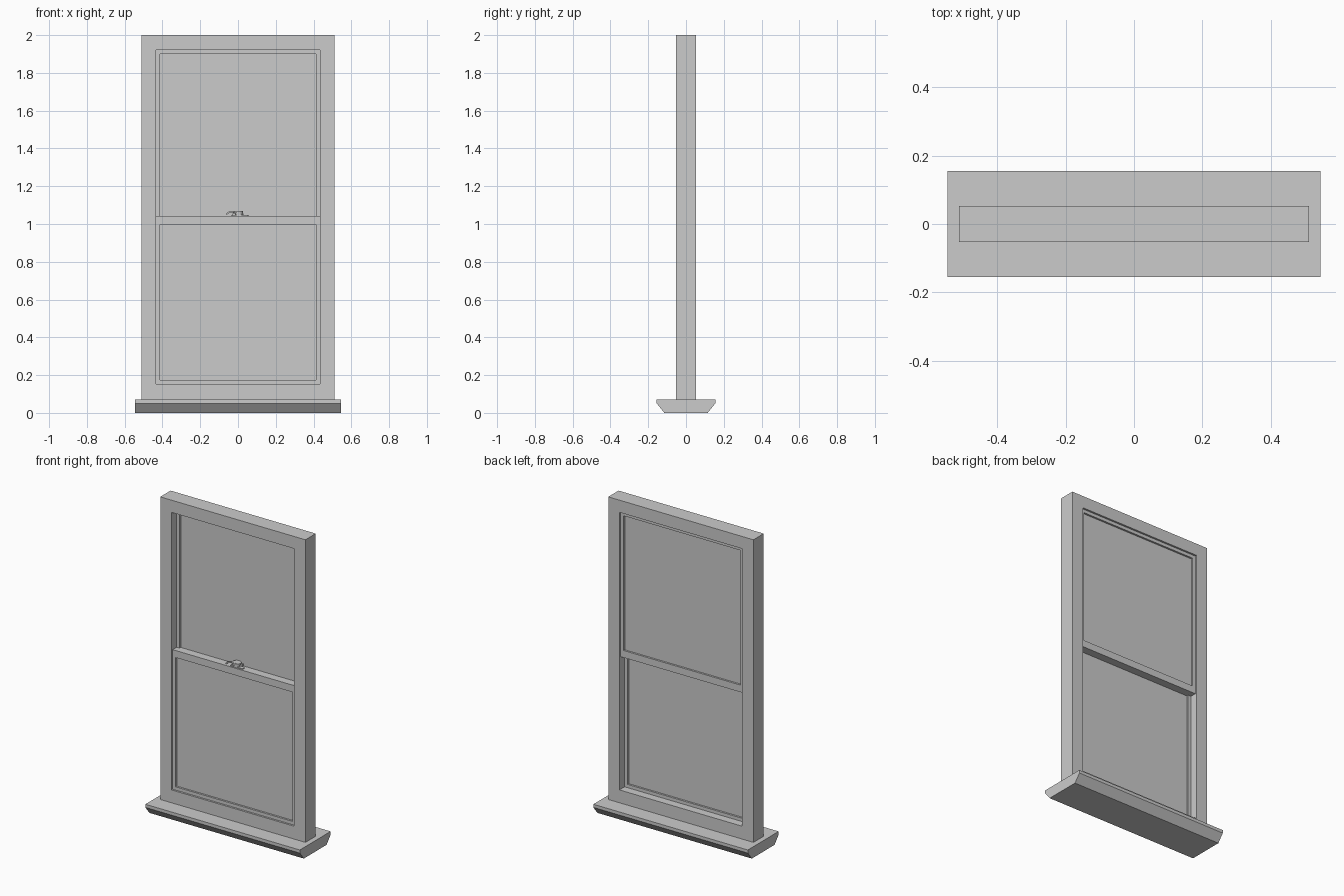
import bpy, bmesh, math
from mathutils import Vector

if "Cube" in bpy.data.objects:
    bpy.data.objects.remove(bpy.data.objects["Cube"])


def finish(name, bm, smooth=False):
    bmesh.ops.recalc_face_normals(bm, faces=bm.faces[:])
    me = bpy.data.meshes.new(name)
    bm.to_mesh(me)
    bm.free()
    ob = bpy.data.objects.new(name, me)
    bpy.context.collection.objects.link(ob)
    if smooth:
        bpy.context.view_layer.objects.active = ob
        ob.select_set(True)
        bpy.ops.object.shade_smooth_by_angle(angle=math.radians(35))
        ob.select_set(False)
    return ob


def prism(name, pts, direction, smooth=False):
    """Extrude a closed planar outline along a vector."""
    bm = bmesh.new()
    face = bm.faces.new([bm.verts.new(p) for p in pts])
    ext = bmesh.ops.extrude_face_region(bm, geom=[face], use_keep_orig=True)
    moved = [v for v in ext["geom"] if isinstance(v, bmesh.types.BMVert)]
    bmesh.ops.translate(bm, verts=moved, vec=Vector(direction))
    return finish(name, bm, smooth)


def ring(name, outer, inner, y0, y1):
    """Rectangular frame; outer and inner are (half width, bottom, top)."""
    bm = bmesh.new()
    loops = []
    for w, b, t in (outer, inner):
        for y in (y0, y1):
            loops.append([bm.verts.new((x, y, z)) for x, z in
                          ((-w, b), (w, b), (w, t), (-w, t))])
    of, ob, nf, nb = loops
    for a, b in ((of, nf), (nf, nb), (nb, ob), (ob, of)):
        for i in range(4):
            j = (i + 1) % 4
            bm.faces.new((a[i], a[j], b[j], b[i]))
    return finish(name, bm)


def box(name, x0, x1, y0, y1, z0, z1):
    return prism(name, [(x0, y0, z0), (x1, y0, z0), (x1, y1, z0), (x0, y1, z0)],
                 (0, 0, z1 - z0))


# Sill with chamfered underside
sill = [(-0.115, 0), (0.115, 0), (0.155, 0.05), (0.155, 0.07), (-0.155, 0.07), (-0.155, 0.05)]
prism("sill", [(-0.545, y, z) for y, z in sill], (1.09, 0, 0))

# Outer frame
ring("window_frame", (0.512, 0.07, 2.0), (0.433, 0.152, 1.922), -0.052, 0.052)

# Two sliding sashes with their panes: lower one in front, upper one behind
sashes = (("lower", (0.433, 0.152, 1.042), (0.412, 0.173, 0.997), -0.04, 0.0),
          ("upper", (0.433, 0.997, 1.922), (0.412, 1.042, 1.901), 0.0, 0.04))
for label, outer, inner, y0, y1 in sashes:
    ring(label + "_sash", outer, inner, y0, y1)
    w, b, t = inner
    mid = (y0 + y1) / 2
    box(label + "_pane", -w, w, mid - 0.008, mid + 0.008, b, t)

# Latch base with rounded ends, lying on the meeting rail
base = []
for side, cx in ((-1, -0.025), (1, 0.047)):
    for i in range(9):
        a = math.pi / 2 * side * -1 + math.pi * i / 8 * (1 if side == 1 else -1) * side
        a = (math.pi / 2 if side == -1 else -math.pi / 2) + math.pi * i / 8
        base.append((cx + 0.009 * math.cos(a), -0.02 + 0.012 * math.sin(a), 1.042))
prism("latch_base", base, (0, 0, 0.006), True)


def disc(name, x, y, r, z0, z1, n=24):
    pts = [(x + r * math.cos(2 * math.pi * i / n), y + r * math.sin(2 * math.pi * i / n), z0)
           for i in range(n)]
    return prism(name, pts, (0, 0, z1 - z0), True)


# Latch pivot and swinging cam
disc("latch_pivot", 0.005, -0.018, 0.018, 1.048, 1.058)
disc("latch_cam", 0.0, -0.014, 0.027, 1.058, 1.068)

# Curved lever: side outline swept across the rail
top = [(0.02, 1.069), (-0.035, 1.069), (-0.05, 1.065), (-0.06, 1.058), (-0.066, 1.05)]
under = [(-0.058, 1.048), (-0.052, 1.055), (-0.043, 1.06), (-0.03, 1.062), (0.02, 1.062)]
prism("latch_lever", [(x, -0.032, z) for x, z in top + under], (0, 0.014, 0), True)

# Keeper on the upper sash rail
box("latch_keeper", -0.03, 0.03, 0.004, 0.02, 1.042, 1.056)
